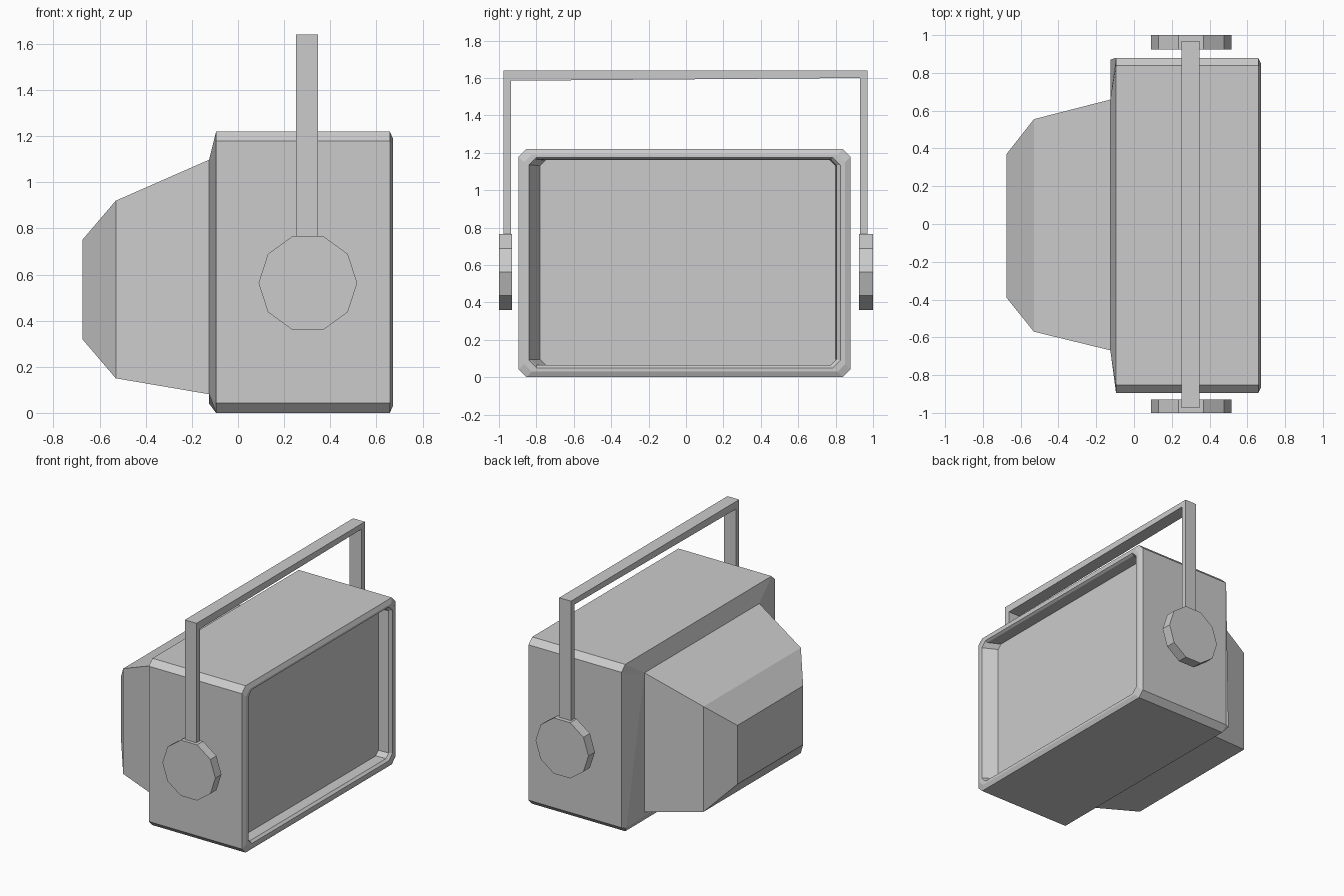
import bpy, bmesh, math

if "Cube" in bpy.data.objects:
    bpy.data.objects.remove(bpy.data.objects["Cube"])


def loft(name, rings):
    """Bridge equal-length point rings and cap both ends."""
    bm = bmesh.new()
    loops = [[bm.verts.new(p) for p in ring] for ring in rings]
    n = len(loops[0])
    for a, b in zip(loops, loops[1:]):
        for i in range(n):
            j = (i + 1) % n
            bm.faces.new((a[i], a[j], b[j], b[i]))
    bm.faces.new(loops[0][::-1])
    bm.faces.new(loops[-1])
    bmesh.ops.remove_doubles(bm, verts=bm.verts, dist=1e-5)
    bmesh.ops.recalc_face_normals(bm, faces=bm.faces)
    mesh = bpy.data.meshes.new(name)
    bm.to_mesh(mesh)
    bm.free()
    obj = bpy.data.objects.new(name, mesh)
    bpy.context.collection.objects.link(obj)
    return obj


def octagon(x, y0, y1, z0, z1, c):
    """Rectangle in the YZ plane with cut corners."""
    return [(x, y0 + c, z0), (x, y1 - c, z0), (x, y1, z0 + c), (x, y1, z1 - c),
            (x, y1 - c, z1), (x, y0 + c, z1), (x, y0, z1 - c), (x, y0, z0 + c)]


def rect(x, y0, y1, z0, z1):
    return [(x, y0, z0), (x, y1, z0), (x, y1, z1), (x, y0, z1)]


# Cabinet: uneven rear panel, chamfered box, front rim, recessed screen
rear = [(-0.125, -0.67, 0.08), (-0.125, 0.87, 0.04),
        (-0.125, 0.66, 1.10), (-0.125, -0.67, 1.10)]
rear_ring = [rear[i] for i in (0, 1, 1, 2, 2, 3, 3, 0)]
loft("cabinet", [
    rear_ring,
    octagon(-0.095, -0.895, 0.88, 0.0, 1.22, 0.042),
    octagon(0.658, -0.895, 0.88, 0.0, 1.22, 0.042),
    octagon(0.672, -0.865, 0.85, 0.03, 1.19, 0.04),
    octagon(0.672, -0.84, 0.825, 0.05, 1.175, 0.04),
    octagon(0.655, -0.83, 0.805, 0.065, 1.165, 0.03),
    octagon(0.575, -0.78, 0.80, 0.065, 1.16, 0.03),
])

# Tapered tube housing behind the cabinet
loft("rear_housing", [
    rect(-0.12, -0.67, 0.66, 0.08, 1.10),
    rect(-0.53, -0.57, 0.555, 0.15, 0.92),
    rect(-0.675, -0.39, 0.37, 0.32, 0.75),
])

# Carry handle: U-shaped outline given thickness along x
outline = [(-0.975, 0.75), (-0.975, 1.64), (0.97, 1.64), (0.97, 0.75),
           (0.93, 0.75), (0.93, 1.60), (-0.935, 1.585), (-0.935, 0.75)]
loft("handle", [[(x, y, z) for y, z in outline] for x in (0.252, 0.347)])

# Ten-sided pivot knobs
for name, y0, y1 in (("front_knob", -1.0, -0.93), ("back_knob", 0.925, 1.0)):
    loft(name, [[(0.303 + 0.214 * math.cos(math.tau * i / 10), y,
                  0.563 + 0.214 * math.sin(math.tau * i / 10)) for i in range(10)]
                for y in (y0, y1)])
